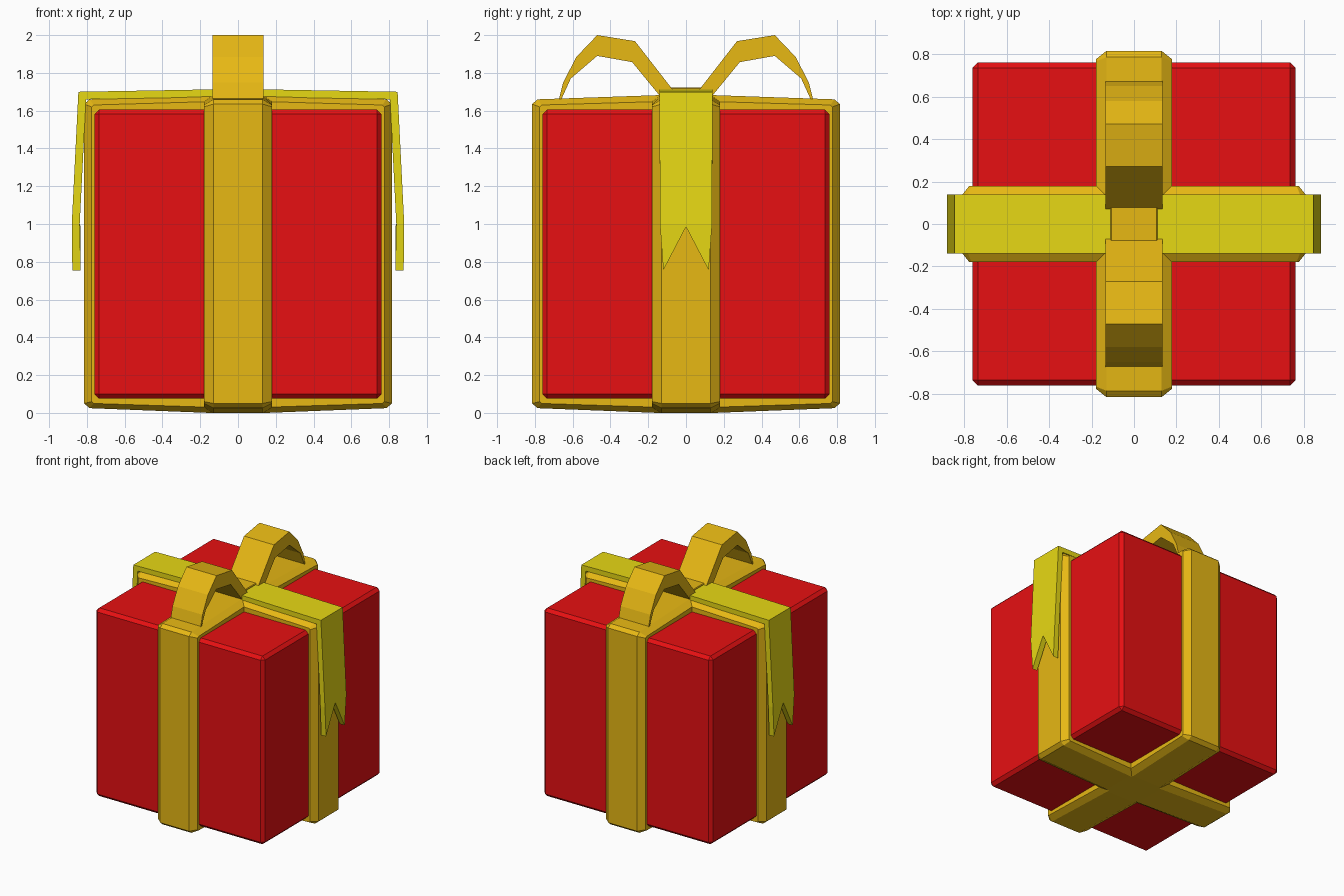
import bpy, bmesh

if "Cube" in bpy.data.objects:
    bpy.data.objects.remove(bpy.data.objects["Cube"])


def material(name, rgb):
    m = bpy.data.materials.new(name)
    m.diffuse_color = (*rgb, 1)
    m.use_nodes = True
    m.node_tree.nodes["Principled BSDF"].inputs["Base Color"].default_value = m.diffuse_color
    return m


RED = material("red_paper", (0.8, 0.005, 0.006))
GOLD = material("gold_ribbon", (0.8, 0.48, 0.007))
YELLOW = material("yellow_ribbon", (0.8, 0.69, 0.007))


def loft(name, rings, mat, caps=None):
    """Skin a row of equal rings; caps lists the end faces as ring indices."""
    bm = bmesh.new()
    rows = [[bm.verts.new(p) for p in ring] for ring in rings]
    n = len(rows[0])
    for a, b in zip(rows, rows[1:]):
        for i in range(n):
            j = (i + 1) % n
            bm.faces.new((a[i], a[j], b[j], b[i]))
    for row in (rows[0], rows[-1]):
        for cap in caps or [range(n)]:
            bm.faces.new([row[i] for i in cap])
    bmesh.ops.recalc_face_normals(bm, faces=bm.faces)
    me = bpy.data.meshes.new(name)
    bm.to_mesh(me)
    bm.free()
    ob = bpy.data.objects.new(name, me)
    bpy.context.collection.objects.link(ob)
    me.materials.append(mat)
    return ob


def box(name, hx, hy, z0, z1, mat, bevel):
    rect = [(-hx, -hy), (hx, -hy), (hx, hy), (-hx, hy)]
    ob = loft(name, [[(x, y, z) for x, y in rect] for z in (z0, z1)], mat)
    mod = ob.modifiers.new("chamfer", "BEVEL")
    mod.width, mod.segments = bevel, 1
    return ob


# Gift box
box("gift_box", 0.76, 0.76, 0.075, 1.607, RED, 0.025)

# Ribbon bands around the box: chamfered edges, slightly bulged top and bottom
outer = [(0.15, 0.0), (0.785, 0.025), (0.815, 0.05),
         (0.815, 1.635), (0.785, 1.66), (0.15, 1.682)]
inner = [(0.15, 0.03), (0.765, 0.05), (0.775, 0.06),
         (0.775, 1.62), (0.765, 1.63), (0.15, 1.648)]


def closed(half):
    return half + [(-u, z) for u, z in reversed(half)]


stations = [(-0.18, inner), (-0.13, outer), (0.13, outer), (0.18, inner)]
loft("side_to_side_band",
     [[(u, w, z) for u, z in closed(h)] for w, h in stations], GOLD)
loft("front_to_back_band",
     [[(w, u, z) for u, z in closed(h)] for w, h in stations], GOLD)

# Bow loops, mirrored front and back
bow = [(0.05, 1.685), (0.27, 1.968), (0.47, 2.0), (0.58, 1.885), (0.65, 1.75),
       (0.675, 1.65), (0.66, 1.66), (0.61, 1.77), (0.47, 1.89), (0.285, 1.857),
       (0.14, 1.68)]
for side, s in (("back", 1), ("front", -1)):
    loft(side + "_bow_loop",
         [[(x, s * y, z) for y, z in bow] for x in (-0.135, 0.135)], GOLD)

# Flat knot in the middle of the bow
box("bow_knot", 0.11, 0.10, 1.66, 1.722, GOLD, 0.005)

# Streamer draped over both sides with notched ends
# station: outer x, outer z, inner x, inner z, half width, z lift of the middle
drape = [(0.0, 1.715, 0.0, 1.675, 0.14, 0), (0.845, 1.70, 0.805, 1.66, 0.14, 0),
         (0.88, 1.0, 0.838, 1.0, 0.138, 0), (0.877, 0.755, 0.833, 0.755, 0.12, 0.23)]


def streamer_ring(s, ox, oz, ix, iz, w, lift):
    return [(s * ox, -w, oz), (s * ox, 0, oz + lift), (s * ox, w, oz),
            (s * ix, w, iz), (s * ix, 0, iz + lift), (s * ix, -w, iz)]


rings = [streamer_ring(-1, *d) for d in reversed(drape[1:])]
rings += [streamer_ring(1, *d) for d in drape]
loft("streamer", rings, YELLOW, caps=[(0, 1, 4, 5), (1, 2, 3, 4)])
